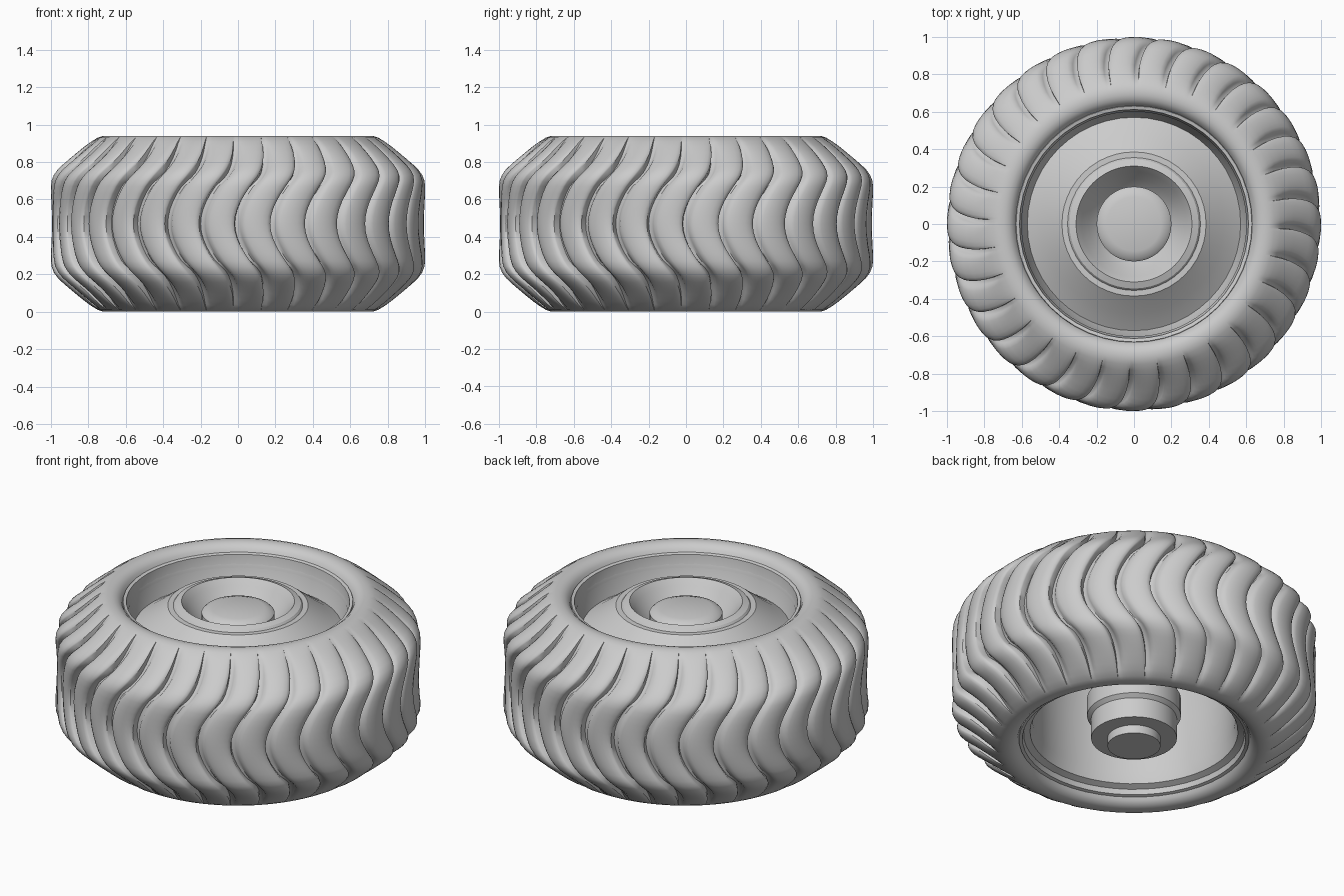
import bpy, bmesh, math

if "Cube" in bpy.data.objects:
    bpy.data.objects.remove(bpy.data.objects["Cube"])

MID = 0.47          # mid height of the wheel
LUGS = 32           # tread blocks around the tyre


def finish(name, bm, angle=30):
    bmesh.ops.recalc_face_normals(bm, faces=bm.faces)
    me = bpy.data.meshes.new(name)
    bm.to_mesh(me)
    bm.free()
    ob = bpy.data.objects.new(name, me)
    bpy.context.collection.objects.link(ob)
    bpy.ops.object.select_all(action='DESELECT')
    ob.select_set(True)
    bpy.context.view_layer.objects.active = ob
    bpy.ops.object.shade_smooth_by_angle(angle=math.radians(angle))
    return ob


def skin(bm, rows, closed):
    n = len(rows[0])
    last = len(rows) if closed else len(rows) - 1
    for i in range(last):
        a, b = rows[i], rows[(i + 1) % len(rows)]
        for j in range(n):
            k = (j + 1) % n
            bm.faces.new((a[j], a[k], b[k], b[j]))


def lathe(name, profile, segs=64, closed=False):
    bm = bmesh.new()
    rows = [[bm.verts.new((r * math.cos(2 * math.pi * j / segs),
                           r * math.sin(2 * math.pi * j / segs), z))
             for j in range(segs)] for r, z in profile]
    skin(bm, rows, closed)
    if not closed:
        bm.faces.new(rows[0])
        bm.faces.new(rows[-1])
    return finish(name, bm)


# Tyre: half profile (radius, height above mid), mirrored, with swept sawtooth tread
half = [(0.60, 0.36), (0.63, 0.42), (0.642, 0.445), (0.665, 0.463), (0.69, 0.47), (0.72, 0.47),
        (0.75, 0.46), (0.785, 0.44), (0.82, 0.415), (0.86, 0.383), (0.90, 0.35),
        (0.94, 0.315), (0.965, 0.29), (0.985, 0.262), (0.997, 0.23), (1.0, 0.20),
        (1.0, 0.16), (0.998, 0.12), (0.997, 0.08), (0.996, 0.04)]
outer = half + [(0.996, 0.0)] + [(r, -h) for r, h in reversed(half)]

# One tread block around the rim: (fraction of the pitch, groove depth)
block = [(0.0, 0.055), (0.09, 0.05), (0.15, 0.036), (0.2, 0.022), (0.3, 0.013), (0.42, 0.006),
         (0.58, 0.001), (0.74, 0.0), (0.88, 0.003), (0.96, 0.01), (0.99, 0.017)]

bm = bmesh.new()
rows = []
for i, (r, h) in enumerate(outer):
    p, q = outer[max(i - 1, 0)], outer[min(i + 1, len(outer) - 1)]
    tr, th = q[0] - p[0], q[1] - p[1]
    length = math.hypot(tr, th)
    nr, nh = -th / length, tr / length
    fade = min(max((r - 0.76) / 0.16, 0.0), 1.0) ** 0.8
    t = min(abs(h) / 0.42, 1.0)
    sweep = math.radians(-91 + 10.5 * math.sin(math.pi / 2 * t) ** 2)
    row = []
    for k in range(LUGS):
        for u, d in block:
            a = sweep + 2 * math.pi * (k + u) / LUGS
            rr, hh = r - nr * d * fade, h - nh * d * fade
            row.append(bm.verts.new((rr * math.cos(a), rr * math.sin(a), MID + hh)))
    rows.append(row)
skin(bm, rows, True)
finish("tyre", bm, 35)

# Rim: outer lips, barrel and the domed dish joined to the hub bowl
lathe("rim", [
    (0.635, 0.885), (0.63, 0.90), (0.612, 0.895), (0.605, 0.83), (0.57, 0.74),
    (0.53, 0.765), (0.48, 0.80), (0.44, 0.83), (0.40, 0.86),
    (0.385, 0.872), (0.355, 0.872), (0.345, 0.885), (0.31, 0.897),
    (0.28, 0.86), (0.24, 0.80), (0.20, 0.76),
    (0.20, 0.68), (0.40, 0.70), (0.55, 0.66), (0.56, 0.45), (0.555, 0.16), (0.57, 0.09),
    (0.605, 0.075), (0.612, 0.045), (0.63, 0.04), (0.635, 0.055)], 48, True)

# Hub cap in the middle of the bowl
lathe("hub_cap", [(0.20, 0.70), (0.20, 0.83), (0.185, 0.845), (0.145, 0.858)], 48)

# Axle housing on the underside
lathe("axle_hub", [
    (0.145, 0.0), (0.145, 0.05), (0.235, 0.05), (0.235, 0.17), (0.257, 0.19),
    (0.257, 0.30), (0.235, 0.32), (0.235, 0.72)], 48)
